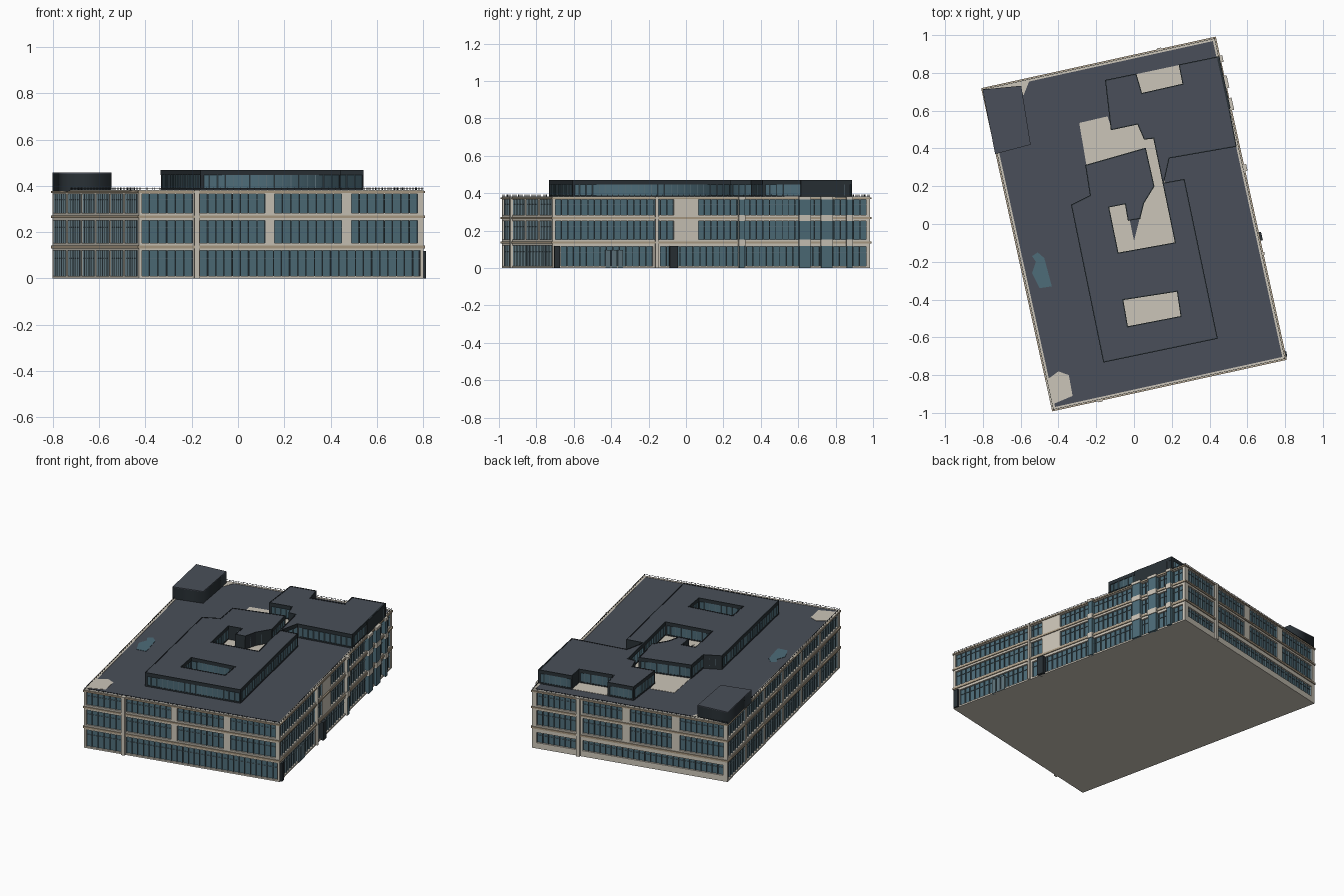
import bpy, bmesh, math
from mathutils import Matrix, Vector

if "Cube" in bpy.data.objects:
    bpy.data.objects.remove(bpy.data.objects["Cube"])

TILT = math.radians(12.4)
W, D = 1.26, 1.74
PLAN = Matrix.Rotation(TILT, 4, 'Z')


def material(name, rgb):
    m = bpy.data.materials.new(name)
    m.diffuse_color = (*rgb, 1)
    m.use_nodes = True
    m.node_tree.nodes["Principled BSDF"].inputs["Base Color"].default_value = m.diffuse_color
    return m


CREAM = material("cream_stone", (0.60, 0.56, 0.48))
TAN = material("tan_ledge", (0.42, 0.34, 0.24))
GLASS = material("blue_glass", (0.075, 0.15, 0.19))
FRAME = material("window_frame", (0.11, 0.17, 0.20))
SLATE = material("slate_roof", (0.067, 0.078, 0.10))
DARK = material("dark_metal", (0.022, 0.03, 0.036))


def finish(name, bm, mat):
    bmesh.ops.recalc_face_normals(bm, faces=bm.faces)
    me = bpy.data.meshes.new(name)
    bm.to_mesh(me)
    bm.free()
    me.materials.append(mat)
    ob = bpy.data.objects.new(name, me)
    bpy.context.collection.objects.link(ob)
    return ob


def boxes(name, mat, items):
    """items: list of (matrix, x0, x1, y0, y1, z0, z1), joined in one object"""
    bm = bmesh.new()
    for M, x0, x1, y0, y1, z0, z1 in items:
        S = Matrix.Diagonal((x1 - x0, y1 - y0, z1 - z0, 1))
        T = Matrix.Translation(((x0 + x1) / 2, (y0 + y1) / 2, (z0 + z1) / 2))
        bmesh.ops.create_cube(bm, size=1, matrix=M @ T @ S)
    return finish(name, bm, mat)


def prism(name, mat, loops, z0, z1):
    """Filled outline (further loops are holes) raised from z0 to z1"""
    cu = bpy.data.curves.new(name + "_outline", 'CURVE')
    cu.dimensions, cu.fill_mode, cu.extrude = '2D', 'BOTH', (z1 - z0) / 2
    for pts in loops:
        sp = cu.splines.new('POLY')
        sp.points.add(len(pts) - 1)
        for p, (x, y) in zip(sp.points, pts):
            p.co = (x, y, 0, 1)
        sp.use_cyclic_u = True
    tmp = bpy.data.objects.new(name + "_outline", cu)
    bpy.context.collection.objects.link(tmp)
    dg = bpy.context.evaluated_depsgraph_get()
    me = bpy.data.meshes.new_from_object(tmp.evaluated_get(dg))
    bpy.data.objects.remove(tmp)
    bm = bmesh.new()
    bm.from_mesh(me)
    bmesh.ops.translate(bm, verts=bm.verts, vec=(0, 0, (z0 + z1) / 2))
    bmesh.ops.remove_doubles(bm, verts=bm.verts, dist=1e-5)
    return finish(name, bm, mat)


# Main block: glass core, base slab and flat roof
boxes("glass_core", GLASS, [(PLAN, -W/2 + .012, W/2 - .012, -D/2 + .012, D/2 - .012, .005, .37)])
boxes("base_slab", CREAM, [(PLAN, -W/2, W/2, -D/2, D/2, 0, .01)])
boxes("main_roof", SLATE, [(PLAN, -W/2 + .006, W/2 - .006, -D/2 + .006, D/2 - .006, .366, .379)])


def gaps(bays, length):
    edges = [0] + [e for b in bays for e in b] + [length]
    return list(zip(edges[::2], edges[1::2]))


def facade(side, turn, length, half, bays, ground, gz, columns):
    """One wall seen from outside: x runs along it, -y points outward"""
    M = PLAN @ Matrix.Rotation(turn, 4, 'Z') @ Matrix.Translation((-length/2, -half, 0))
    wall, ledge, bars, rail = [], [], [], []
    for z0, z1 in [(0, gz[0]), (gz[1], .152), (.25, .282), (.365, .381)]:
        wall.append((M, 0, length, 0, .014, z0, z1))
    for z0, z1 in [(.130, .142), (.262, .272), (.369, .378)]:
        ledge.append((M, -.005, length + .005, -.006, .004, z0, z1))
    # Piers between windows, then mullions inside every window
    for opening, z0, z1 in [(ground, *gz), (bays, .152, .25), (bays, .282, .365)]:
        for a, b in gaps(opening, length):
            wall.append((M, a, b, 0, .014, z0, z1))
        for a, b in opening:
            n = max(1, round((b - a) / .036))
            for i in range(n + 1):
                x = a + (b - a) * i / n
                bars.append((M, x - .0015, x + .0015, .003, .014, z0, z1))
            zm = z0 + (z1 - z0) * .7
            bars.append((M, a, b, .008, .014, zm - .001, zm + .001))
    for a, w in columns:
        wall.append((M, a - w/2, a + w/2, -.012, .01, 0, .381))
    # Roof edge railing
    n = round(length / .03)
    for i in range(n + 1):
        x = .003 + (length - .006) * i / n
        rail.append((M, x - .001, x + .001, .002, .004, .38, .392))
    rail.append((M, 0, length, .002, .004, .3895, .391))
    boxes(side + "_wall", CREAM, wall)
    boxes(side + "_ledges", TAN, ledge)
    boxes(side + "_mullions", FRAME, bars)
    boxes(side + "_railing", DARK, rail)
    return M


short = [(.01, .24), (.27, .56), (.60, .90), (.94, 1.235)]
facade("front", 0, W, D/2, short, [(.01, .24), (.27, 1.25)], (.01, .12), [(.255, .022)])
facade("back", math.pi, W, D/2, [(.03, .28), (.325, .58), (.63, .90), (.95, 1.235)],
       [(.03, .28), (.325, 1.23)], (.038, .105), [(.30, .022)])
west = [(.015 + i * .287, .015 + i * .287 + .262) for i in range(6)]
facade("left", -math.pi/2, D, W/2, west, west, (.01, .12), [])
E = facade("right", math.pi/2, D, W/2, [(.015, .665), (.80, 1.72)],
           [(.045, .55), (.59, 1.72)], (.01, .115), [(.57, .014), (1.03, .02)])

# Projecting glazed bays and dark entrances on the right wall
glazed, bands = [], []
for a, b in [(1.02, 1.05), (1.35, 1.41), (1.47, 1.53), (1.61, 1.64)]:
    glazed.append((E, a, b, -.014, .014, 0, .38))
    for z0, z1 in [(.118, .152), (.25, .282), (.365, .383)]:
        bands.append((E, a - .003, b + .003, -.018, .01, z0, z1))
boxes("projecting_bays", GLASS, glazed)
boxes("projecting_bay_bands", CREAM, bands)
boxes("dark_entrances", DARK, [(E, .01, .04, -.012, .02, 0, .118), (E, .64, .685, -.018, .02, 0, .118)])
boxes("entrance_doors", FRAME, [(E, .29 + i*.034, .318 + i*.034, -.003, .014, 0, .095) for i in range(3)])

# Rooftop storey outlines
south = [(-.33, .10), (-.16, -.73), (.44, -.605), (.265, .235), (.155, .215), (.22, -.10),
         (-.085, -.155), (-.135, .09), (-.045, .108), (-.03, .02), (.03, .03), (.05, .11),
         (.105, .20), (.06, .40), (-.255, .31), (-.23, .15)]
light_well = [(-.06, -.40), (-.035, -.545), (.25, -.49), (.23, -.355)]
north = [(-.15, .76), (-.12, .50), (.02, .53), (.055, .45), (.105, .455), (.155, .215), (.185, .35),
         (.54, .412), (.45, .885), (.24, .842), (.26, .74), (.04, .69), (.01, .793)]


def penthouse(name, loops):
    prism(name + "_glazing", GLASS, loops, .375, .447)
    prism(name + "_roof", SLATE, loops, .447, .467)
    trim, bars = [], []
    for pts in loops:
        for p, q in zip(pts, pts[1:] + pts[:1]):
            d = Vector(q) - Vector(p)
            M = Matrix.Translation((*p, 0)) @ Matrix.Rotation(math.atan2(d.y, d.x), 4, 'Z')
            L = d.length
            trim.append((M, -.003, L + .003, -.003, .003, .446, .469))
            trim.append((M, -.003, L + .003, -.003, .003, .375, .388))
            end = L if L < .13 else .012
            trim.append((M, -.003, end, -.003, .003, .388, .446))
            n = max(1, round(L / .036))
            for i in range(1, n):
                x = L * i / n
                bars.append((M, x - .0015, x + .0015, -.003, .003, .388, .446))
    boxes(name + "_trim", DARK, trim)
    boxes(name + "_mullions", FRAME, bars)


penthouse("south_penthouse", [south, light_well])
penthouse("north_penthouse", [north])
boxes("penthouse_blank_wall", DARK, [(E, 1.36, 1.63, -.001, .012, .38, .467)])

# Rooftop plant box at the back left corner
prism("plant_box", DARK, [[(-.802, .712), (-.735, .37), (-.547, .42), (-.597, .732)]], .375, .452)
prism("plant_box_roof", SLATE, [[(-.802, .712), (-.735, .37), (-.547, .42), (-.597, .732)]], .452, .457)

# Pale paving in the courts and corners, and a blue roof patch
paving = {
    "court": [(-.29, .535), (-.25, .30), (.06, .39), (.10, .20), (.04, .10), (.03, .03), (0, -.09),
              (-.04, .11), (-.14, .09), (-.09, -.16), (.225, -.105), (.15, .30), (.11, .46),
              (.02, .54), (-.12, .51), (-.14, .57)],
    "light_well": light_well,
    "notch": [(.01, .793), (.04, .69), (.26, .74), (.24, .842)],
    "front_corner": [(-.468, -.83), (-.40, -.78), (-.345, -.80), (-.325, -.91), (-.42, -.95), (-.435, -.98)],
    "back_corner": [(-.795, .712), (-.60, .72), (-.585, .68), (-.55, .768)],
}
for key, pts in paving.items():
    prism(key + "_paving", CREAM, [pts], .376, .381)
prism("roof_patch", GLASS, [[(-.54, -.17), (-.51, -.15), (-.475, -.18), (-.435, -.33), (-.50, -.34),
                             (-.54, -.26), (-.52, -.20)]], .376, .381)
